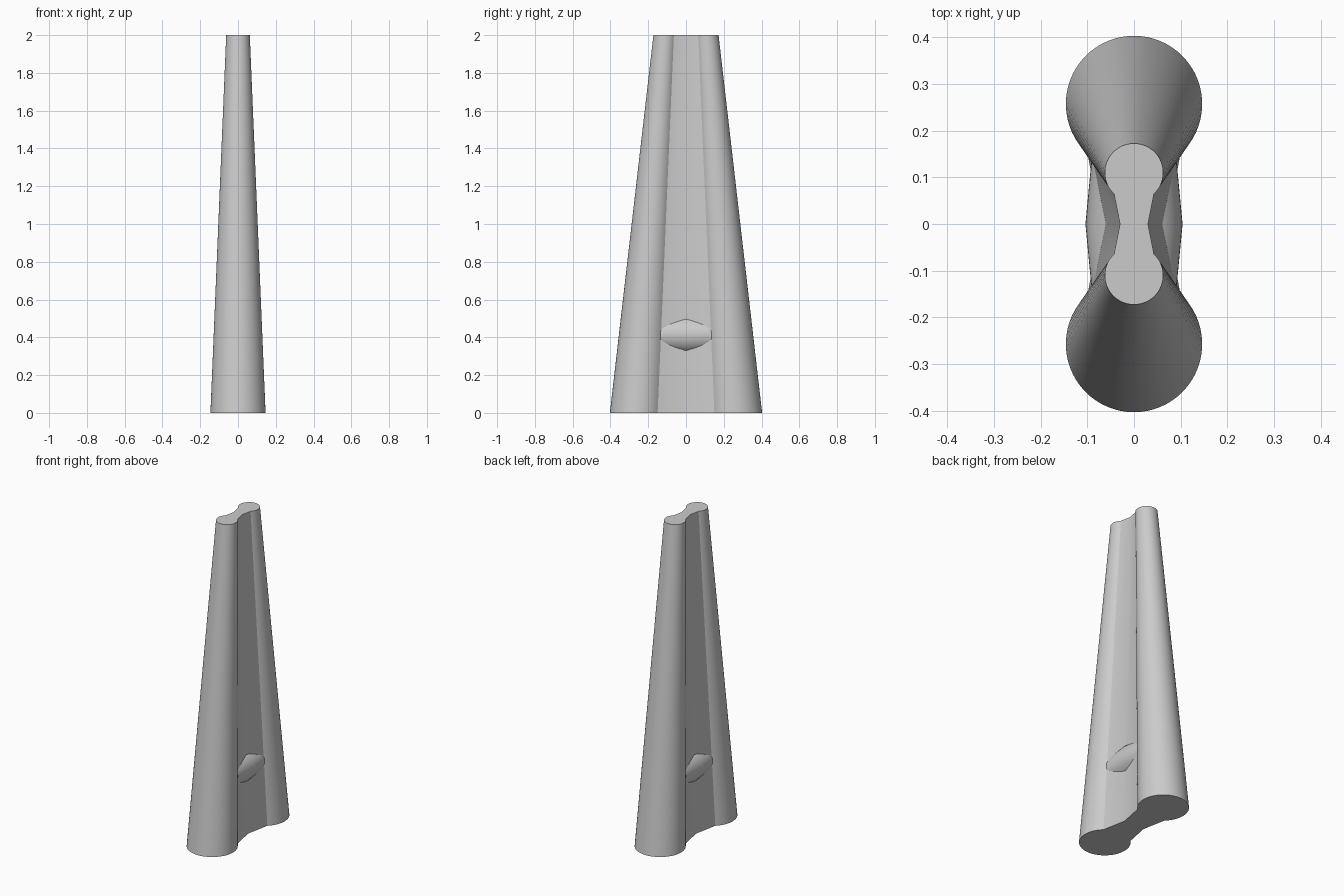
import bpy, bmesh, math

cube = bpy.data.objects.get("Cube")
if cube:
    bpy.data.objects.remove(cube)

grey = bpy.data.materials.new("plain grey")
grey.use_nodes = True
colour = (0.6, 0.6, 0.6, 1)
grey.diffuse_color = colour
grey.node_tree.nodes["Principled BSDF"].inputs["Base Color"].default_value = colour


def loft(name, rings):
    """Skin a list of equal-length point rings and cap both ends."""
    bm = bmesh.new()
    loops = [[bm.verts.new(p) for p in ring] for ring in rings]
    n = len(loops[0])
    for low, high in zip(loops, loops[1:]):
        for i in range(n):
            j = (i + 1) % n
            bm.faces.new((low[i], low[j], high[j], high[i]))
    bm.faces.new(loops[0][::-1])
    bm.faces.new(loops[-1])
    bmesh.ops.recalc_face_normals(bm, faces=bm.faces)
    mesh = bpy.data.meshes.new(name)
    bm.to_mesh(mesh)
    bm.free()
    mesh.materials.append(grey)
    obj = bpy.data.objects.new(name, mesh)
    bpy.context.collection.objects.link(obj)
    bpy.ops.object.select_all(action="DESELECT")
    obj.select_set(True)
    bpy.context.view_layer.objects.active = obj
    bpy.ops.object.shade_smooth_by_angle(angle=math.radians(30))
    return obj


# Tapered shaft: two round lobes joined by a pinched waist
LOBE_Y, LOBE_R, WAIST_X = 0.257, 0.146, 0.07
HEIGHT, TAPER, STEPS = 2.0, 0.428, 48
start = math.radians(-47)
sweep = math.pi - 2 * start
half = [(WAIST_X, 0)]
for i in range(STEPS + 1):
    a = start + sweep * i / STEPS
    half.append((LOBE_R * math.cos(a), LOBE_Y + LOBE_R * math.sin(a)))
profile = half + [(-x, -y) for x, y in half]
loft("tapered_shaft", [[(x * s, y * s, z) for x, y in profile]
                       for z, s in ((0, 1), (HEIGHT, TAPER))])

# Barrel-shaped cross pin passing through the waist
PIN_Z, SIDES = 0.412, 48
loft("cross_pin", [[(r * math.cos(math.tau * i / SIDES), y,
                     PIN_Z + r * math.sin(math.tau * i / SIDES))
                    for i in range(SIDES)]
                   for y, r in ((-0.2, 0.085), (0, 0.104), (0.2, 0.085))])
